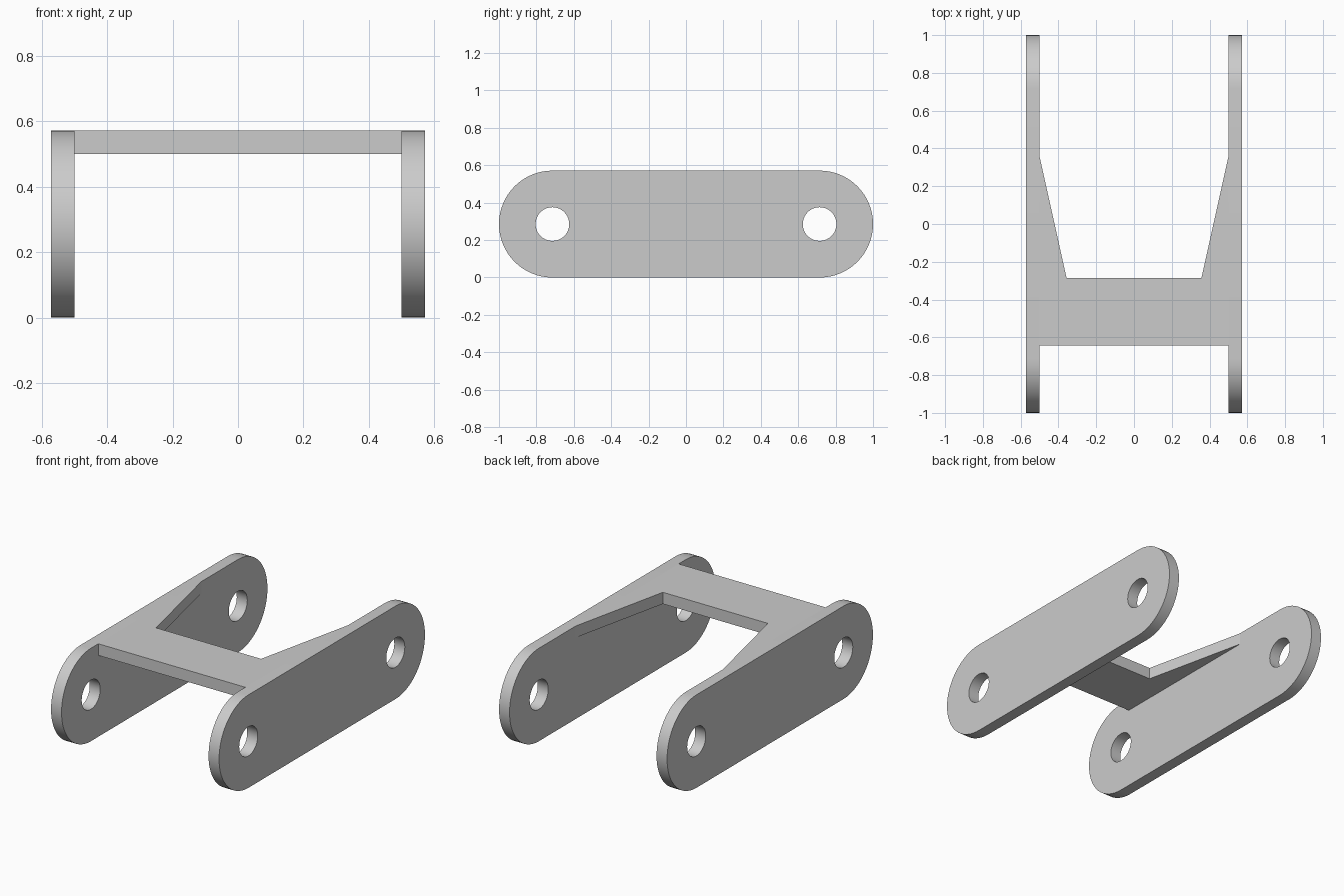
import bpy
from math import pi, sin, cos
from mathutils import Matrix

if "Cube" in bpy.data.objects:
    bpy.data.objects.remove(bpy.data.objects["Cube"], do_unlink=True)

# Proportions, in plate thicknesses
T = 1 / 14
HALF_WIDTH, HEIGHT = 8 * T, 8 * T
RADIUS = HEIGHT / 2
PIN_Y = 1 - RADIUS
HOLE_R = 0.09

grey = bpy.data.materials.new("plain_grey")
grey.use_nodes = True
colour = (0.6, 0.6, 0.6, 1)
grey.diffuse_color = colour
grey.node_tree.nodes["Principled BSDF"].inputs["Base Color"].default_value = colour


def arc(cx, cy, r, start, end, steps):
    """Points along an arc, both ends included."""
    angles = [start + (end - start) * i / steps for i in range(steps + 1)]
    return [(cx + r * cos(a), cy + r * sin(a)) for a in angles]


def slab(name, loops, matrix):
    """Flat plate of thickness T from an outline loop and any hole loops."""
    curve = bpy.data.curves.new(name, 'CURVE')
    curve.dimensions = '2D'
    curve.fill_mode = 'BOTH'
    curve.extrude = T / 2
    for loop in loops:
        spline = curve.splines.new('POLY')
        spline.points.add(len(loop) - 1)
        for point, (x, y) in zip(spline.points, loop):
            point.co = (x, y, 0, 1)
        spline.use_cyclic_u = True
    obj = bpy.data.objects.new(name, curve)
    bpy.context.collection.objects.link(obj)
    bpy.ops.object.select_all(action='DESELECT')
    obj.select_set(True)
    bpy.context.view_layer.objects.active = obj
    bpy.ops.object.convert(target='MESH')
    obj = bpy.context.object
    obj.data.transform(matrix)
    obj.data.materials.clear()
    obj.data.materials.append(grey)
    bpy.ops.object.mode_set(mode='EDIT')
    bpy.ops.mesh.select_all(action='SELECT')
    bpy.ops.mesh.remove_doubles(threshold=0.0001)
    bpy.ops.mesh.normals_make_consistent(inside=False)
    bpy.ops.object.mode_set(mode='OBJECT')
    bpy.ops.object.shade_smooth_by_angle(angle=pi / 6)
    return obj


# Side plates: round-ended links with a pin hole at each end
outline = (arc(PIN_Y, RADIUS, RADIUS, -pi / 2, pi / 2, 32)
           + arc(-PIN_Y, RADIUS, RADIUS, pi / 2, 3 * pi / 2, 32))
holes = [arc(y, RADIUS, HOLE_R, 0, 2 * pi, 40)[:-1] for y in (-PIN_Y, PIN_Y)]
upright = Matrix(((0, 0, 1, 0), (1, 0, 0, 0), (0, 1, 0, 0), (0, 0, 0, 1)))
for side, name in ((1, "left_side_plate"), (-1, "right_side_plate")):
    shift = Matrix.Translation((side * (HALF_WIDTH - T / 2), 0, 0))
    slab(name, [outline] + holes, shift @ upright)

# Cross web: a bar between the plates with tapered gussets toward the back
inner = HALF_WIDTH - T
half = [(inner, -9 * T), (inner, 5 * T), (5 * T, -4 * T)]
web = half + [(-x, y) for x, y in reversed(half)]
slab("cross_web", [web], Matrix.Translation((0, 0, HEIGHT - T / 2)))
